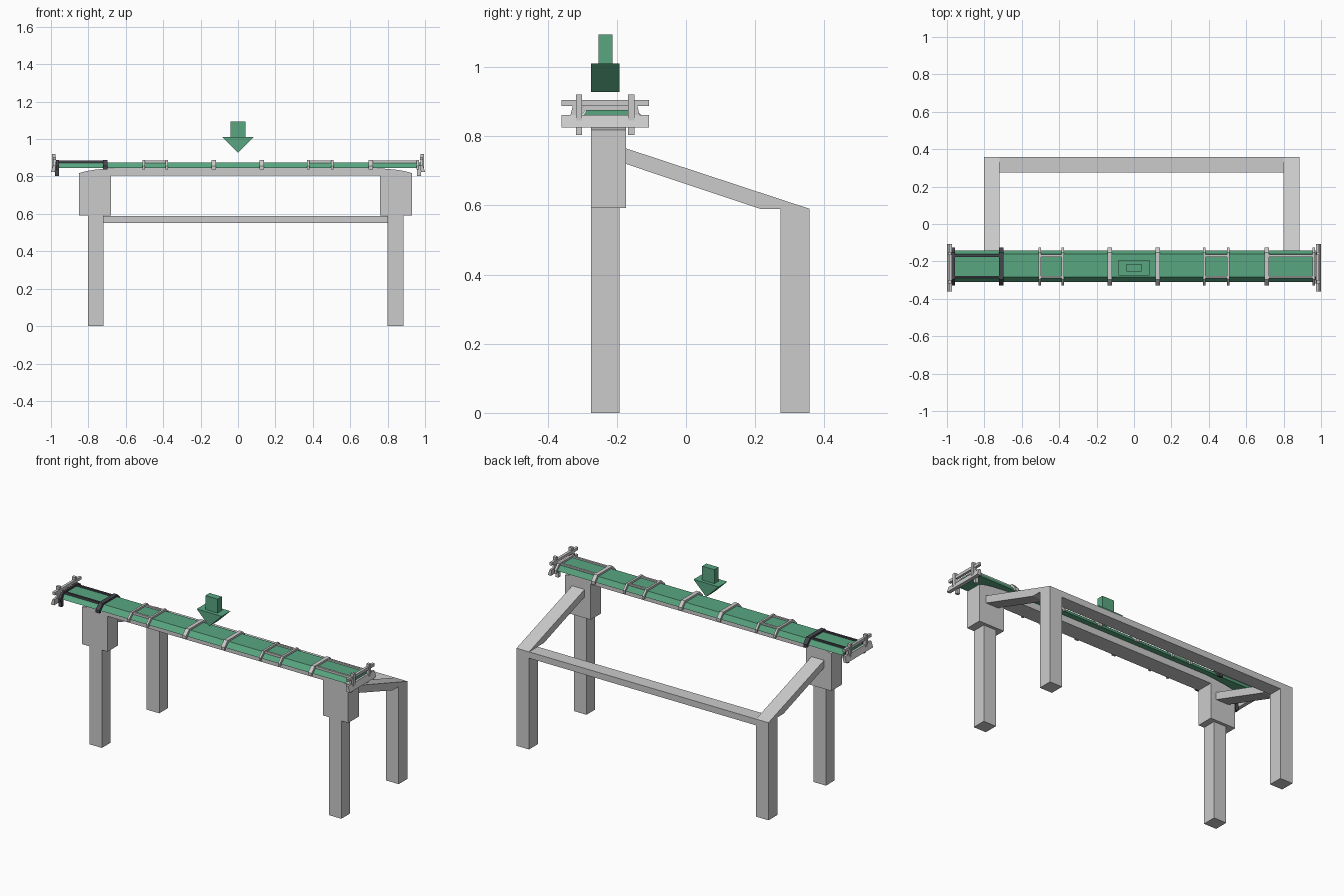
import bpy

YC = -0.225  # centre line of the belt


def material(name, rgb):
    m = bpy.data.materials.new(name)
    m.diffuse_color = (*rgb, 1)
    return m


GREEN = material("green", (0.10, 0.38, 0.22))
DARK = material("dark_grey", (0.06, 0.06, 0.075))


def prism(name, profile, axis, lo, hi, mat=None):
    """Extrude a 2D profile: axis 'x' takes (y, z) points, 'y' takes (x, z) points."""
    def put(a, b, t):
        return (t, a, b) if axis == 'x' else (a, t, b)
    area = sum(p[0] * q[1] - q[0] * p[1] for p, q in zip(profile, profile[1:] + profile[:1]))
    if (area < 0) == (axis == 'x'):
        profile = profile[::-1]
    n = len(profile)
    verts = [put(a, b, t) for t in (lo, hi) for a, b in profile]
    faces = [tuple(reversed(range(n))), tuple(range(n, 2 * n))]
    faces += [(i, (i + 1) % n, n + (i + 1) % n, n + i) for i in range(n)]
    me = bpy.data.meshes.new(name)
    me.from_pydata(verts, [], faces)
    ob = bpy.data.objects.new(name, me)
    bpy.context.collection.objects.link(ob)
    if mat:
        me.materials.append(mat)
    return ob


def box(name, x0, x1, y0, y1, z0, z1, mat=None):
    return prism(name, [(y0, z0), (y1, z0), (y1, z1), (y0, z1)], 'x', x0, x1, mat)


# Legs and sloping side arms
for side, x in (("left", -0.76), ("right", 0.842)):
    a, b = x - 0.042, x + 0.042
    box(side + "_front_leg", a, b, -0.275, -0.192, 0, 0.592)
    box(side + "_back_leg", a, b, 0.273, 0.357, 0, 0.59)
    prism(side + "_side_arm", [(-0.175, 0.72), (0.214, 0.59), (0.357, 0.59), (-0.175, 0.765)],
          'x', a, b)
box("back_rail", -0.718, 0.80, 0.275, 0.357, 0.552, 0.59)

# Front portal: two leg blocks joined by a beam with rounded shoulders
prism("front_beam", [(-0.85, 0.592), (-0.68, 0.592), (-0.68, 0.806), (0.76, 0.806),
                     (0.76, 0.592), (0.93, 0.592), (0.93, 0.818), (0.89, 0.829),
                     (0.84, 0.837), (0.78, 0.842), (0.72, 0.846), (-0.64, 0.846),
                     (-0.70, 0.842), (-0.76, 0.837), (-0.81, 0.829), (-0.85, 0.818)],
      'y', -0.275, -0.174)

# Belt with sloped edges
prism("belt", [(-0.309, 0.846), (-0.284, 0.876), (-0.16, 0.876), (-0.141, 0.846)],
      'x', -0.975, 0.975, GREEN)

# Straps over the belt
STRAP = [(-0.328, 0.838), (-0.328, 0.856), (-0.297, 0.887), (-0.153, 0.887), (-0.125, 0.856),
         (-0.125, 0.838), (-0.138, 0.838), (-0.138, 0.852), (-0.16, 0.874), (-0.288, 0.874),
         (-0.314, 0.85), (-0.314, 0.838)]
for x, w, mat in ((-0.965, 0.014, DARK), (-0.71, 0.026, DARK), (-0.505, 0.013, None),
                  (-0.38, 0.013, None), (-0.13, 0.024, None), (0.127, 0.024, None),
                  (0.375, 0.013, None), (0.503, 0.013, None), (0.71, 0.024, None),
                  (0.962, 0.014, None)):
    prism("belt_strap", STRAP, 'x', x - w / 2, x + w / 2, mat)

# Lengthwise rails between paired straps
for x0, x1, mat in ((-0.965, -0.71, DARK), (-0.505, -0.38, None),
                    (0.375, 0.503, None), (0.71, 0.962, None)):
    for y in (-0.284, -0.170):
        box("strap_rail", x0, x1, y - 0.006, y + 0.006, 0.872, 0.885, mat)

# End stops: slanted plate, cheeks, cross bar and pegs
for side, s in (("left", -1), ("right", 1)):
    plate = [(s * 0.978, 0.825), (s * 1.0, 0.825), (s * 0.988, 0.861), (s * 0.974, 0.861)]
    prism(side + "_end_plate", plate, 'y', -0.36, -0.107)
    for d in (-1, 1):
        y = YC - 0.009 + d * 0.085
        prism(side + "_cheek", [(y + d * 0.015, 0.86), (y + d * 0.007, 0.893),
                                (y - d * 0.012, 0.893), (y - d * 0.018, 0.86)],
              'x', s * 0.981 - 0.006, s * 0.981 + 0.006)
    box(side + "_cross_bar", s * 0.981 - 0.008, s * 0.981 + 0.008, -0.36, -0.107, 0.887, 0.904)
    for y in (-0.309, -0.158):
        box(side + "_peg", s * 0.985 - 0.01, s * 0.985 + 0.01, y - 0.009, y + 0.009, 0.845, 0.921)
        box(side + "_peg_foot", s * 0.968 - 0.01, s * 0.968 + 0.01, y - 0.009, y + 0.009,
            0.803, 0.86, DARK if s < 0 else None)

# Downward arrow: shaft and wedge head
box("arrow_shaft", -0.041, 0.041, -0.253, -0.213, 1.01, 1.094, GREEN)
prism("arrow_head", [(-0.084, 1.01), (0, 0.927), (0.084, 1.01)], 'y', -0.275, -0.192, GREEN)
